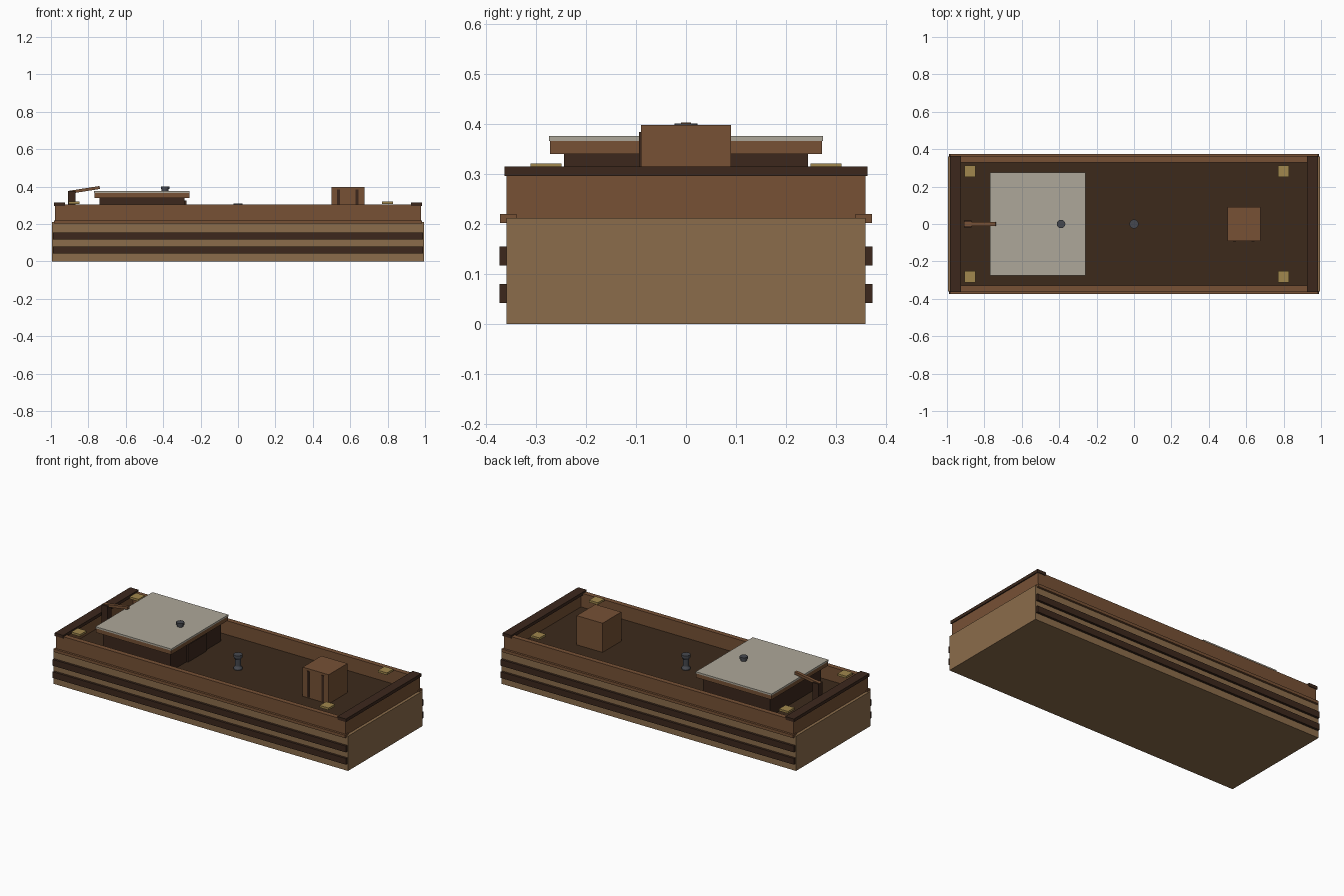
import bpy, bmesh, math
from mathutils import Matrix

if "Cube" in bpy.data.objects:
    bpy.data.objects.remove(bpy.data.objects["Cube"])


def material(name, rgb):
    m = bpy.data.materials.new(name)
    m.diffuse_color = [(c / 255) ** 2.2 for c in rgb] + [1]
    m.use_nodes = True
    m.node_tree.nodes["Principled BSDF"].inputs["Base Color"].default_value = m.diffuse_color
    return m


TAN = material("tan_wood", (138, 108, 76))
DARK = material("dark_wood", (62, 44, 34))
BROWN = material("brown_wood", (118, 82, 56))
DECK = material("deck_wood", (62, 46, 33))
CANVAS = material("canvas", (172, 166, 152))
BRASS = material("brass", (160, 134, 78))
IRON = material("iron", (72, 74, 80))


def finish(name, bm, mat):
    bmesh.ops.recalc_face_normals(bm, faces=bm.faces)
    me = bpy.data.meshes.new(name)
    bm.to_mesh(me)
    bm.free()
    me.materials.append(mat)
    ob = bpy.data.objects.new(name, me)
    bpy.context.collection.objects.link(ob)
    return ob


def box(name, x, y, z, mat):
    # Each of x, y, z is a (low, high) range
    bm = bmesh.new()
    size = [b - a for a, b in (x, y, z)]
    mid = [(a + b) / 2 for a, b in (x, y, z)]
    bmesh.ops.create_cube(bm, size=1, matrix=Matrix.Translation(mid) @ Matrix.Diagonal((*size, 1)))
    return finish(name, bm, mat)


def lathe(name, x, y, profile, mat, n=12):
    # Turn a (radius, z) profile about a vertical axis
    bm = bmesh.new()
    rings = [[bm.verts.new((x + r * math.cos(2 * math.pi * i / n),
                            y + r * math.sin(2 * math.pi * i / n), z)) for i in range(n)]
             for r, z in profile]
    for a, b in zip(rings, rings[1:]):
        for i in range(n):
            j = (i + 1) % n
            bm.faces.new((a[i], a[j], b[j], b[i]))
    bm.faces.new(rings[0])
    bm.faces.new(rings[-1])
    return finish(name, bm, mat)


def span(side, a, b):
    return tuple(sorted((side * a, side * b)))


# Hull and deck
box("hull", (-0.995, 0.995), (-0.36, 0.36), (0, 0.212), TAN)
box("deck", (-0.965, 0.965), (-0.34, 0.34), (0.205, 0.22), DECK)

for s, side, end in ((-1, "front", "left"), (1, "back", "right")):
    # Long rubbing strakes, rail and bulwark
    for i, z in enumerate((0.042, 0.117)):
        box(f"{side}_strake_{i + 1}", (-0.99, 0.99), span(s, 0.355, 0.374), (z, z + 0.038), DARK)
    box(f"{side}_rail", (-0.985, 0.985), span(s, 0.34, 0.373), (0.202, 0.22), BROWN)
    box(f"{side}_bulwark", (-0.978, 0.978), span(s, 0.33, 0.36), (0.21, 0.305), BROWN)
    # End walls with dark caps
    box(f"{end}_end_wall", span(s, 0.94, 0.977), (-0.335, 0.335), (0.21, 0.3), BROWN)
    box(f"{end}_end_cap", span(s, 0.925, 0.983), (-0.364, 0.364), (0.296, 0.315), DARK)
    # Brass corner plates
    for x in (-0.877, 0.8):
        box(f"{side}_corner_plate", (x - 0.03, x + 0.03), span(s, 0.25, 0.312), (0.308, 0.321), BRASS)

# Cabin with door, roof and canvas cover
box("cabin", (-0.74, -0.285), (-0.245, 0.245), (0.21, 0.342), DARK)
box("cabin_door", (-0.29, -0.275), (-0.09, 0.09), (0.22, 0.325), DARK)
box("cabin_roof", (-0.768, -0.26), (-0.273, 0.273), (0.34, 0.366), BROWN)
box("roof_cover", (-0.77, -0.258), (-0.275, 0.275), (0.366, 0.376), CANVAS)
lathe("chimney", -0.39, 0, [(0.018, 0.37), (0.018, 0.386), (0.023, 0.388), (0.023, 0.401)], IRON)

# Capstan
lathe("capstan", 0, 0, [(0.025, 0.215), (0.025, 0.228), (0.017, 0.24), (0.017, 0.28),
                        (0.025, 0.293), (0.025, 0.309)], IRON)

# Cargo crate with two front battens
box("crate", (0.5, 0.675), (-0.09, 0.09), (0.215, 0.398), BROWN)
for x in (0.538, 0.637):
    box("crate_batten", (x - 0.008, x + 0.008), (-0.094, -0.085), (0.225, 0.384), DARK)

# Tiller post and sloping arm
box("tiller_post", (-0.908, -0.868), (-0.02, 0.02), (0.215, 0.376), DARK)
arm = box("tiller_arm", (-0.085, 0.085), (-0.01, 0.01), (-0.008, 0.008), BROWN)
arm.location = (-0.823, 0, 0.382)
arm.rotation_euler.y = math.radians(-9)
